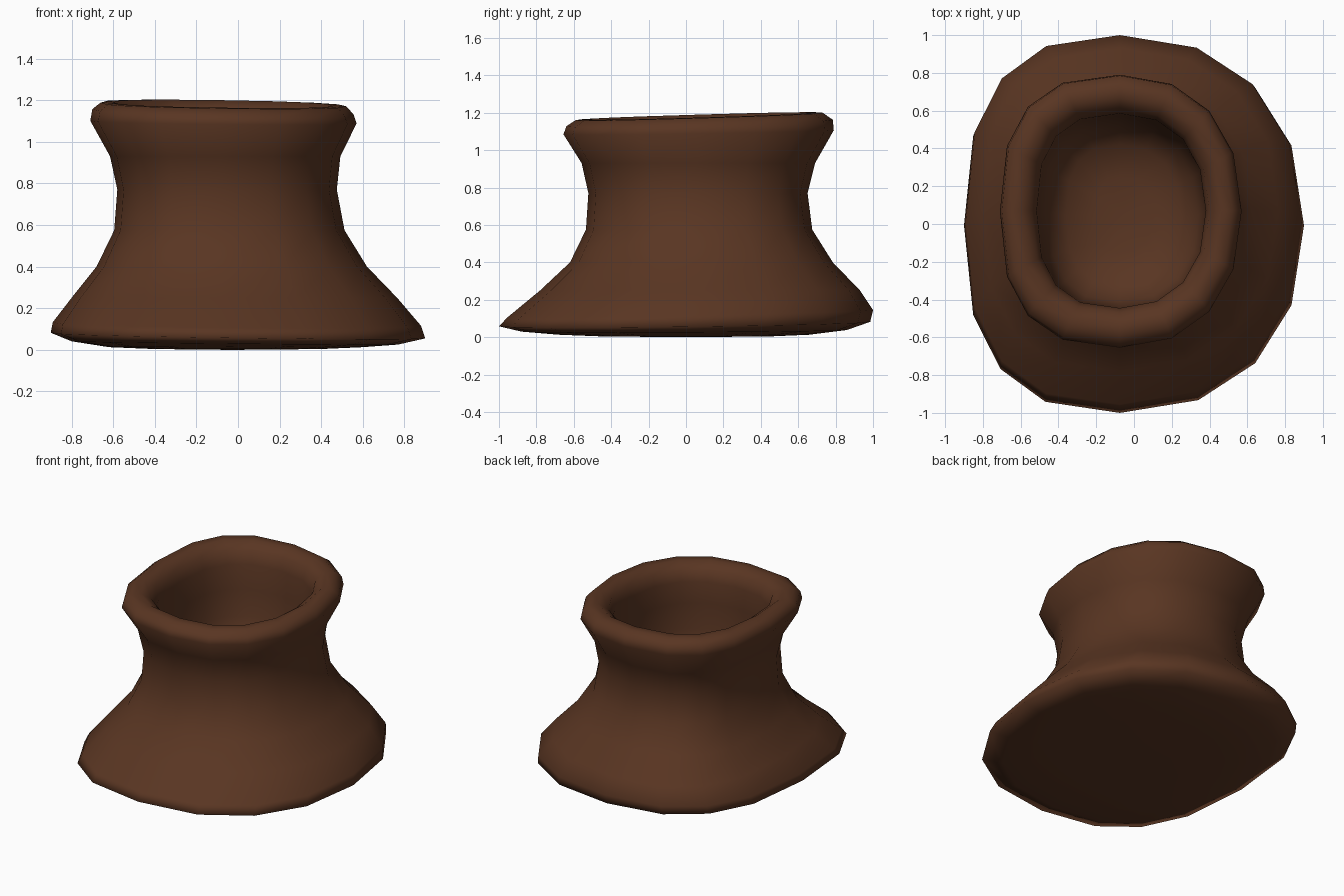
import bpy, bmesh, math

SIDES = 16
AXIS_X = -0.075   # the neck and base share this off-centre axis
# rings from underside, up the outside, over the rim and down inside:
# x min, x max, y min, y max, z, slope along x, slope along y
RINGS = [
    (-0.40, 0.40, -0.45, 0.45, 0.004, 0, 0),
    (-0.62, 0.60, -0.68, 0.66, 0.013, 0, 0),
    (-0.80, 0.77, -0.88, 0.86, 0.034, -0.01, 0.005),
    (-0.90, 0.90, -1.00, 0.985, 0.07, -0.015, 0.012),
    (-0.89, 0.88, -0.955, 1.00, 0.125, -0.01, 0.02),
    (-0.80, 0.765, -0.78, 0.93, 0.25, 0, 0),
    (-0.68, 0.62, -0.62, 0.785, 0.40, 0, 0),
    (-0.595, 0.512, -0.535, 0.675, 0.575, 0, 0),
    (-0.58, 0.475, -0.522, 0.65, 0.77, 0, 0),
    (-0.615, 0.492, -0.558, 0.69, 0.93, 0, 0),
    (-0.71, 0.57, -0.655, 0.79, 1.095, -0.01, 0.015),
    (-0.70, 0.555, -0.64, 0.785, 1.145, -0.02, 0.025),
    (-0.66, 0.52, -0.59, 0.73, 1.18, -0.015, 0.03),
    (-0.60, 0.46, -0.53, 0.67, 1.182, -0.015, 0.03),
    (-0.54, 0.40, -0.47, 0.61, 1.14, -0.015, 0.03),
    (-0.515, 0.38, -0.445, 0.585, 1.06, -0.01, 0.02),
    (-0.505, 0.38, -0.445, 0.575, 0.90, 0, 0),
    (-0.49, 0.375, -0.44, 0.555, 0.72, 0, 0),
    (-0.45, 0.34, -0.41, 0.51, 0.57, 0, 0),
    (-0.36, 0.25, -0.32, 0.42, 0.48, 0, 0),
    (-0.20, 0.10, -0.15, 0.25, 0.44, 0, 0),
]


def rounded(v, n):
    return math.copysign(abs(v) ** (2 / n), v)


def add_ring(bm, x0, x1, y0, y1, z, sx, sy):
    cy = (y0 + y1) / 2
    ring = []
    for i in range(SIDES):
        a = 2 * math.pi * i / SIDES
        right = math.cos(a) > 0
        n = 2.25 if right else 2.6   # left side is squarer
        dx = (x1 - AXIS_X if right else AXIS_X - x0) * rounded(math.cos(a), n)
        dy = (y1 - y0) / 2 * rounded(math.sin(a), n)
        ring.append(bm.verts.new((AXIS_X + dx, cy + dy, z + sx * dx + sy * dy)))
    return ring


# flared pot body, one continuous skin with a hollow top
bm = bmesh.new()
rings = [add_ring(bm, *r) for r in RINGS]
for a, b in zip(rings, rings[1:]):
    for i in range(SIDES):
        j = (i + 1) % SIDES
        bm.faces.new((a[i], a[j], b[j], b[i]))

# close the underside and the hollow's floor with fans
for ring, z, flip in ((rings[0], 0.0, True), (rings[-1], 0.435, False)):
    cx = sum(v.co.x for v in ring) / SIDES
    cy = sum(v.co.y for v in ring) / SIDES
    c = bm.verts.new((cx, cy, z))
    for i in range(SIDES):
        tri = (ring[i], ring[(i + 1) % SIDES], c)
        bm.faces.new(tri[::-1] if flip else tri)
bmesh.ops.recalc_face_normals(bm, faces=bm.faces)
for f in bm.faces:
    f.smooth = True

mesh = bpy.data.meshes.new("pot_body")
bm.to_mesh(mesh)
bm.free()
pot = bpy.data.objects.new("pot_body", mesh)
bpy.context.collection.objects.link(pot)

# brown clay
mat = bpy.data.materials.new("brown_clay")
mat.diffuse_color = (0.1, 0.036, 0.016, 1)
mesh.materials.append(mat)
